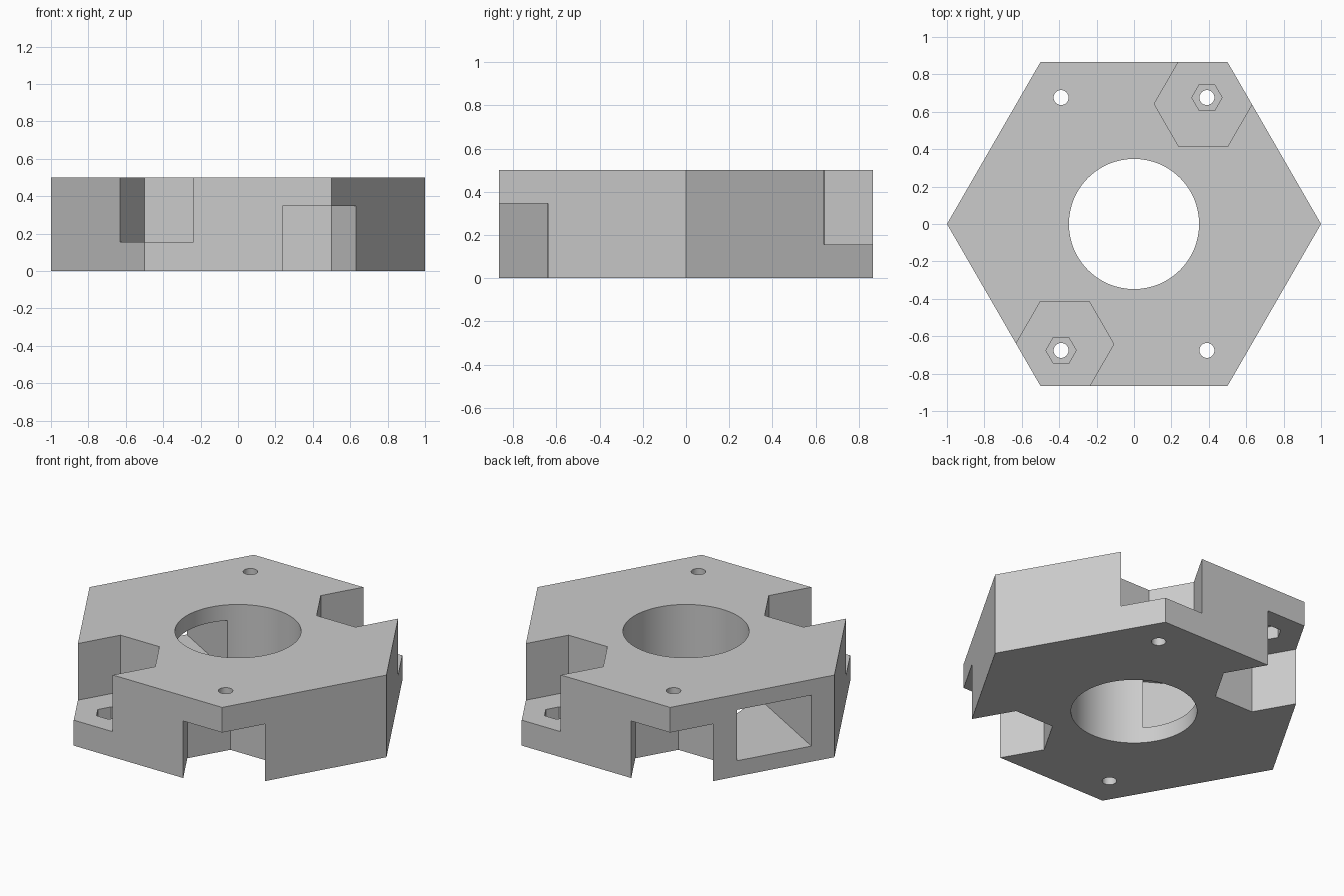
import bpy
import math
from mathutils import Matrix

if "Cube" in bpy.data.objects:
    bpy.data.objects.remove(bpy.data.objects["Cube"], do_unlink=True)

HEIGHT = 0.5

grey = bpy.data.materials.new("plain_grey")
grey.use_nodes = True
colour = (0.6, 0.6, 0.6, 1)
grey.diffuse_color = colour
grey.node_tree.nodes["Principled BSDF"].inputs["Base Color"].default_value = colour


def prism(name, sides, radius, x, y, low, high):
    """Upright prism with a corner pointing along +x."""
    bpy.ops.mesh.primitive_cylinder_add(vertices=sides, radius=radius, depth=high - low)
    obj = bpy.context.object
    obj.name = name
    turn = Matrix.Rotation(math.pi / 2, 4, "Z")
    obj.data.transform(Matrix.Translation((x, y, (low + high) / 2)) @ turn)
    obj.data.materials.append(grey)
    return obj


def cut(target, cutter):
    cutter.hide_render = True
    mod = target.modifiers.new(cutter.name, "BOOLEAN")
    mod.operation = "DIFFERENCE"
    mod.solver = "EXACT"
    mod.object = cutter
    bpy.context.view_layer.objects.active = target
    bpy.ops.object.modifier_apply(modifier=mod.name)
    bpy.data.objects.remove(cutter, do_unlink=True)


# Hexagonal body with the central bore
body = prism("hexagonal_body", 6, 1, 0, 0, 0, HEIGHT)
cut(body, prism("centre_bore", 96, 0.348, 0, 0, -0.1, 0.6))

# Corner pockets, open upward on one diagonal and downward on the other,
# each with a nut recess and a bolt hole
for sx in (-1, 1):
    for sy in (-1, 1):
        if sx == sy:
            pocket, recess = (0.155, 0.6), (0.075, 0.2)
        else:
            pocket, recess = (-0.1, 0.347), (0.3, 0.425)
        cut(body, prism("corner_pocket", 6, 0.262, sx * 0.37, sy * 0.642, *pocket))
        cut(body, prism("nut_recess", 6, 0.081, sx * 0.39, sy * 0.676, *recess))
        cut(body, prism("bolt_hole", 32, 0.04, sx * 0.39, sy * 0.676, -0.1, 0.6))

# Rectangular side slot running square to one face and into the bore
near, far = 0.11, 1.0
left, right = -0.092, 0.36
bpy.ops.mesh.primitive_cube_add(size=1)
slot = bpy.context.object
slot.name = "side_slot"
slot.data.transform(
    Matrix.Rotation(math.radians(150), 4, "Z")
    @ Matrix.Translation(((near + far) / 2, (left + right) / 2, HEIGHT / 2))
    @ Matrix.Diagonal((far - near, right - left, 0.31, 1)))
slot.data.materials.append(grey)
cut(body, slot)

# Smooth bores with crisp edges
bpy.ops.object.select_all(action="DESELECT")
body.select_set(True)
bpy.context.view_layer.objects.active = body
bpy.ops.object.shade_smooth_by_angle(angle=math.radians(30))
